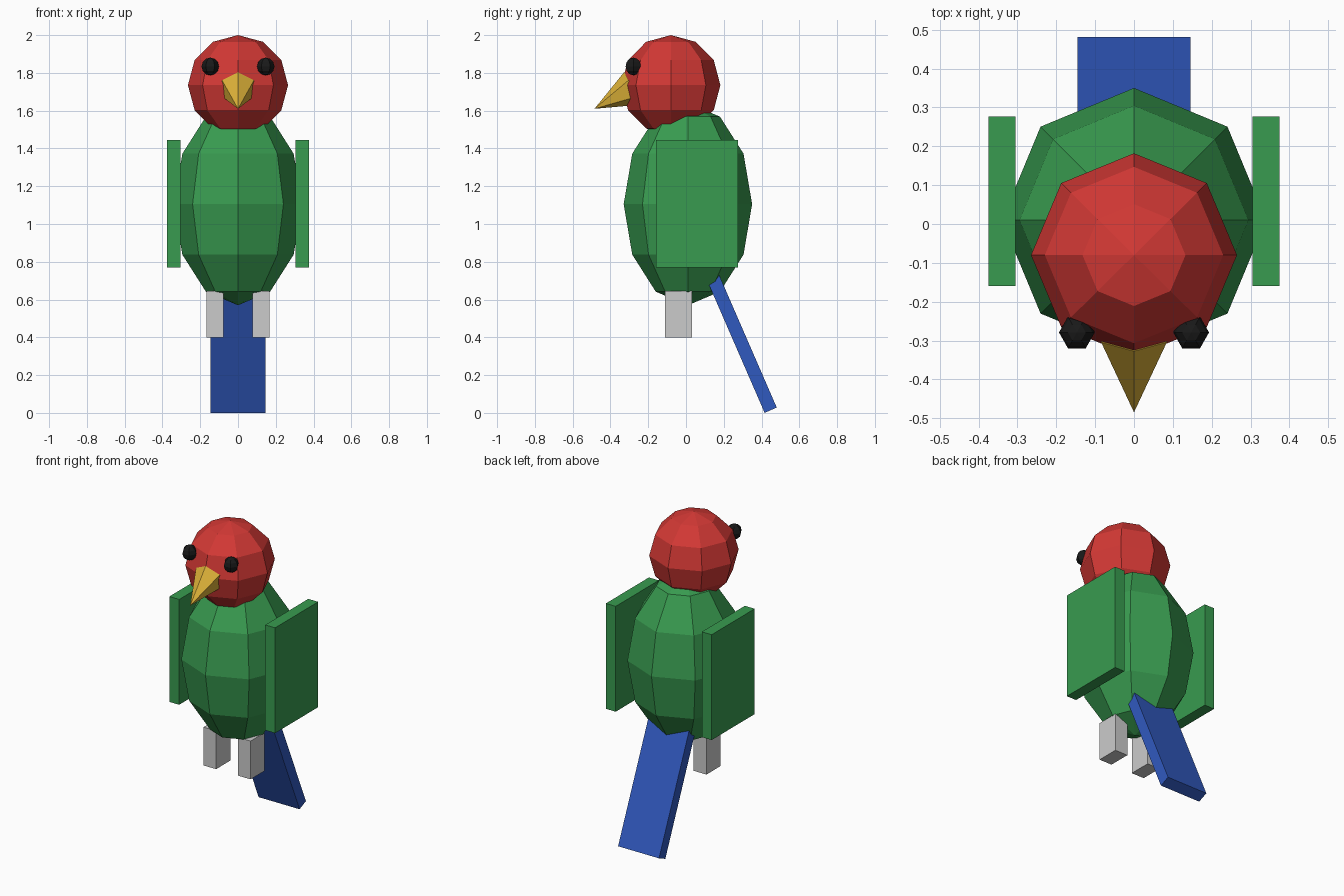
import bpy, bmesh
from math import radians
from mathutils import Matrix

if "Cube" in bpy.data.objects:
    bpy.data.objects.remove(bpy.data.objects["Cube"])


def material(name, rgb):
    m = bpy.data.materials.new(name)
    m.diffuse_color = (*rgb, 1)
    m.use_nodes = True
    m.node_tree.nodes["Principled BSDF"].inputs["Base Color"].default_value = m.diffuse_color
    return m


RED = material("red", (0.65, 0.04, 0.035))
GREEN = material("green", (0.04, 0.33, 0.08))
BLUE = material("blue", (0.03, 0.10, 0.52))
YELLOW = material("yellow", (0.72, 0.44, 0.04))
BLACK = material("black", (0.01, 0.01, 0.01))


def finish(name, bm, loc, mat, tilt=0):
    me = bpy.data.meshes.new(name)
    bm.to_mesh(me)
    bm.free()
    ob = bpy.data.objects.new(name, me)
    bpy.context.collection.objects.link(ob)
    ob.location = loc
    ob.rotation_euler.x = radians(tilt)
    if mat:
        me.materials.append(mat)
    return ob


def ball(name, loc, size, segments, rings, mat, turn=0):
    bm = bmesh.new()
    bmesh.ops.create_uvsphere(bm, u_segments=segments, v_segments=rings, radius=1,
                              matrix=Matrix.Rotation(radians(turn), 4, 'Z'))
    bmesh.ops.scale(bm, vec=size, verts=bm.verts)
    return finish(name, bm, loc, mat)


def box(name, loc, size, mat=None, tilt=0):
    bm = bmesh.new()
    bmesh.ops.create_cube(bm, size=1)
    bmesh.ops.scale(bm, vec=size, verts=bm.verts)
    return finish(name, bm, loc, mat, tilt)


# Body and head: low-poly balls with a ridge facing forward
ball("body", (0, 0.01, 1.105), (0.34, 0.34, 0.535), 8, 6, GREEN)
ball("head", (0, -0.08, 1.735), (0.265, 0.262, 0.265), 8, 6, RED)

# Beak: six-sided cone pointing forward and down
bm = bmesh.new()
bmesh.ops.create_cone(bm, cap_ends=True, segments=6, radius1=0.0975, radius2=0, depth=0.23)
bmesh.ops.remove_doubles(bm, verts=bm.verts, dist=1e-4)
finish("beak", bm, (0, -0.383, 1.664), YELLOW, 118)

# Tail: slanted board running from inside the body to the ground
box("tail", (0, 0.279, 0.404), (0.29, 0.07, 0.85), BLUE, 23.5)

# Paired parts
for side, s in (("left", -1), ("right", 1)):
    ball(f"{side}_eye", (s * 0.147, -0.279, 1.834), (0.046, 0.047, 0.047), 6, 6, BLACK, 90)
    box(f"{side}_wing", (s * 0.34, 0.058, 1.107), (0.07, 0.436, 0.675), GREEN)
    box(f"{side}_leg", (s * 0.122, -0.04, 0.522), (0.09, 0.143, 0.245))
